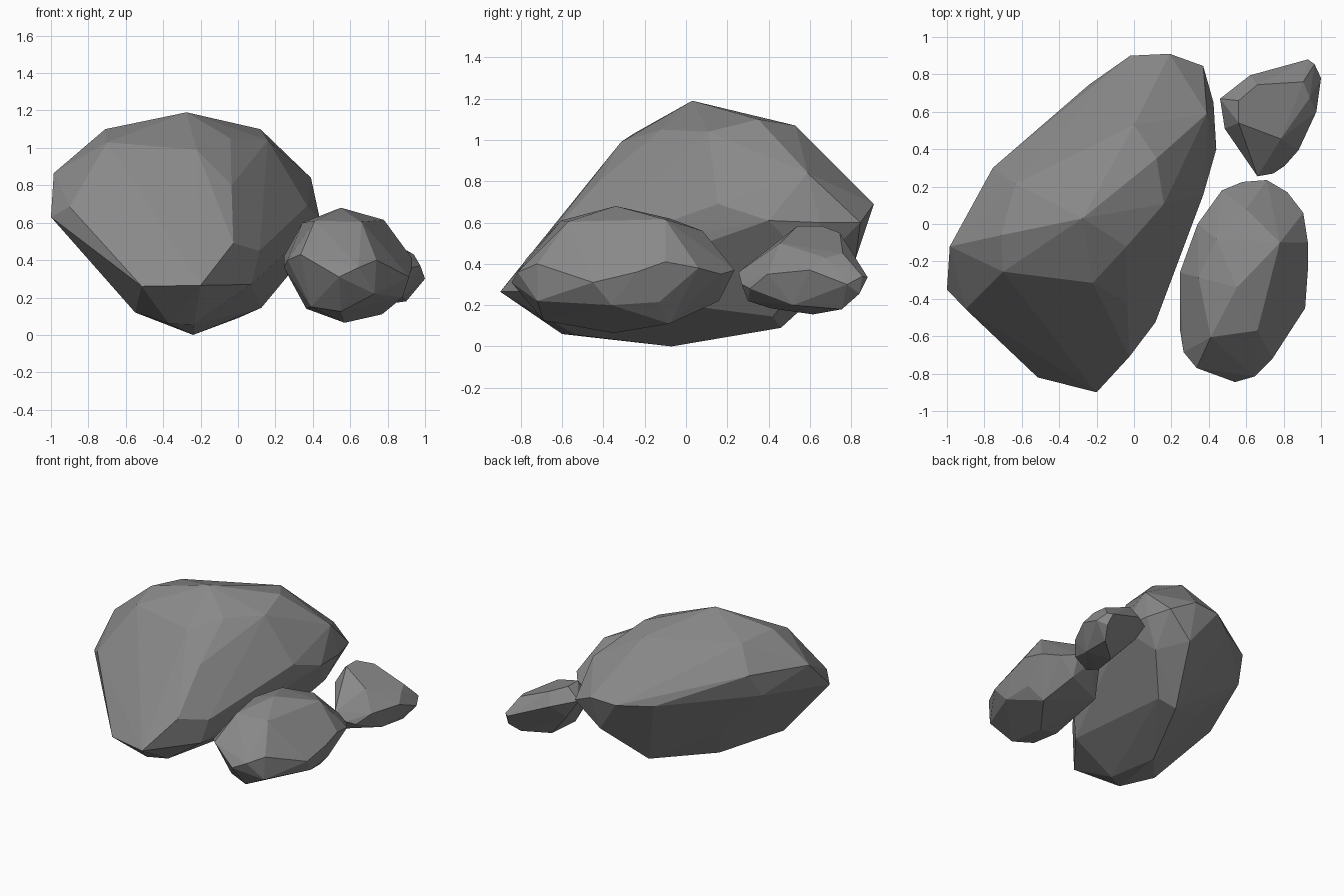
import bpy, bmesh, math

grey = bpy.data.materials.new("stone grey")
grey.diffuse_color = (0.25, 0.25, 0.25, 1)


def boulder(name, corners):
    """Faceted rock: the convex hull round a few corner points."""
    bm = bmesh.new()
    for c in corners:
        bm.verts.new(c)
    hull = bmesh.ops.convex_hull(bm, input=bm.verts[:])
    spare = {v for v in hull["geom_interior"] + hull["geom_unused"]
             if isinstance(v, bmesh.types.BMVert)}
    bmesh.ops.delete(bm, geom=list(spare), context='VERTS')
    # merge nearly flat triangles into broad facets
    bmesh.ops.dissolve_limit(bm, angle_limit=math.radians(3),
                             verts=bm.verts[:], edges=bm.edges[:])
    bmesh.ops.recalc_face_normals(bm, faces=bm.faces[:])
    mesh = bpy.data.meshes.new(name)
    bm.to_mesh(mesh)
    bm.free()
    mesh.materials.append(grey)
    bpy.context.collection.objects.link(bpy.data.objects.new(name, mesh))


# Large leaning boulder: crown, shoulder, rim, underside
boulder("large_boulder", [
    (-.275, .03, 1.19), (-.71, -.06, 1.10), (.12, .35, 1.10), (0, .53, 1.07), (-.635, .215, 1.07),
    (-.70, -.255, 1.03), (-.22, -.315, .99), (-.04, -.12, 1.05), (.16, .107, 1.04), (-.035, -.42, .80),
    (.39, .59, .84), (-.02, .90, .68), (.19, .91, .69), (.37, .845, .60), (.425, .65, .60),
    (.44, .40, .61), (.37, .155, .69), (.115, -.525, .45), (-.025, -.71, .49), (-.20, -.90, .265),
    (-.515, -.82, .26), (-.90, -.455, .685), (-1, -.35, .63), (-.985, -.12, .865), (-.755, .30, .88),
    (-.24, .745, .67), (.07, -.56, .27), (-.37, -.60, .06), (-.235, -.53, .055), (-.55, -.43, .12),
    (-.24, -.07, 0), (0, .46, .09), (.125, .42, .145), (.17, .82, .42), (.32, .62, .38),
    (-.43, .17, .31), (-.80, .20, .70)])

# Medium rock beside it
boulder("medium_rock", [
    (.55, -.34, .68), (.345, -.285, .60), (.36, -.41, .59), (.41, -.605, .61), (.66, -.57, .605),
    (.78, -.10, .615), (.44, -.08, .62), (.60, .08, .56), (.245, -.26, .42), (.245, -.56, .36),
    (.265, -.685, .40), (.335, -.77, .43), (.54, -.845, .31), (.645, -.815, .36), (.74, -.72, .40),
    (.915, -.45, .31), (.93, -.10, .41), (.93, -.24, .36), (.905, .06, .38), (.82, .17, .35),
    (.71, .235, .37), (.58, .225, .36), (.47, .18, .40), (.34, 0, .45), (.57, -.35, .065),
    (.365, -.42, .14), (.39, -.64, .15), (.77, -.08, .11), (.55, -.69, .125), (.73, -.72, .22),
    (.88, -.36, .20), (.87, -.13, .215), (.70, .16, .22), (.40, .05, .20)])

# Small rock behind
boulder("small_rock", [
    (.66, .745, .55), (.56, .54, .583), (.56, .66, .583), (.905, .76, .45), (.94, .675, .43),
    (.785, .455, .50), (.66, .255, .36), (.745, .27, .30), (.805, .31, .28), (.88, .395, .35),
    (.975, .60, .37), (1.0, .78, .30), (.965, .855, .34), (.93, .88, .335), (.62, .795, .46),
    (.46, .67, .50), (.485, .51, .45), (.90, .755, .18), (.95, .84, .255), (.73, .615, .155),
    (.67, .41, .185), (.69, .30, .22), (.88, .52, .20), (.56, .68, .35)])
